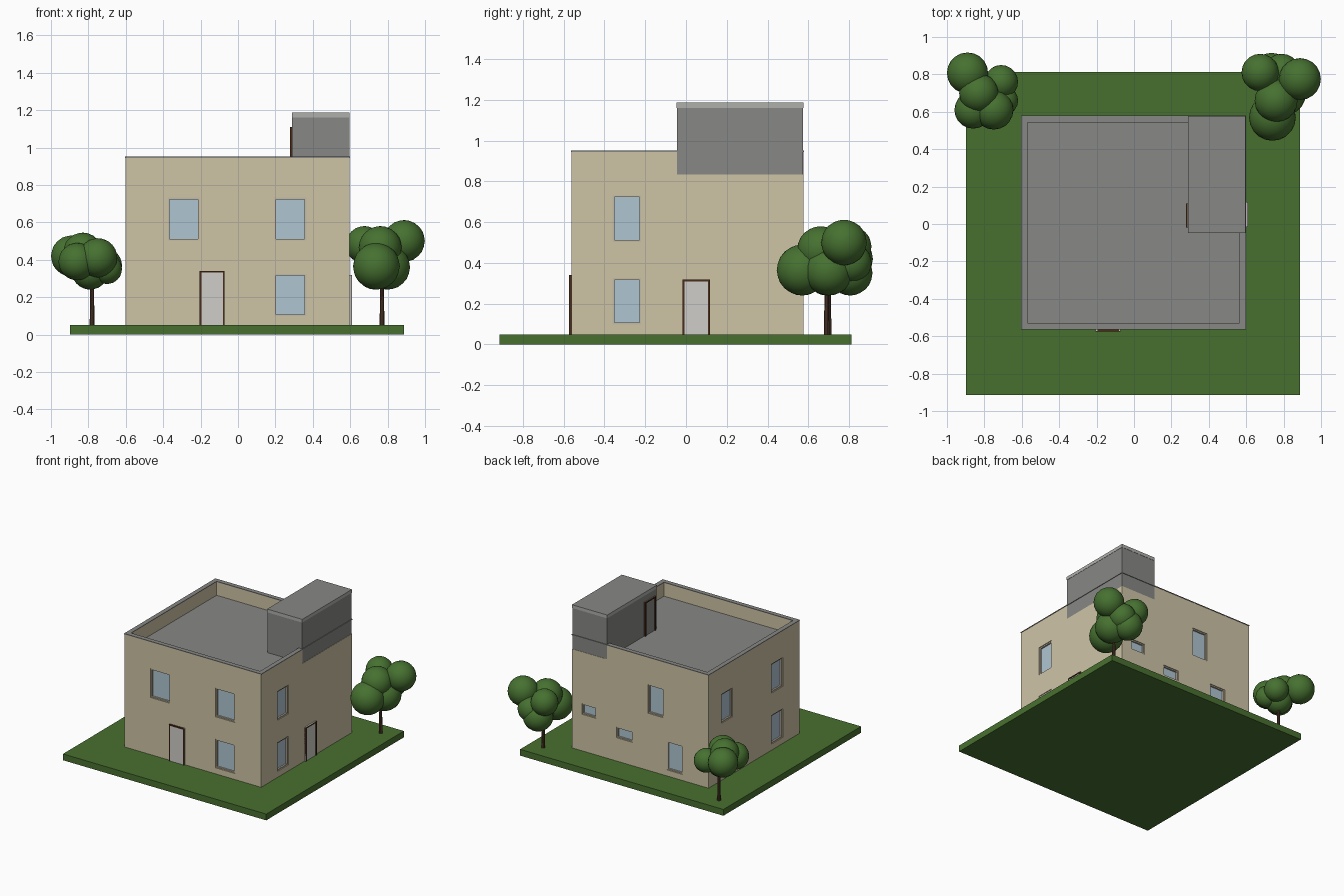
import bpy, bmesh, math
from mathutils import Vector, Matrix

if "Cube" in bpy.data.objects:
    bpy.data.objects.remove(bpy.data.objects["Cube"])


def material(name, r, g, b):
    m = bpy.data.materials.new(name)
    m.diffuse_color = (r, g, b, 1)
    m.use_nodes = True
    m.node_tree.nodes["Principled BSDF"].inputs["Base Color"].default_value = m.diffuse_color
    return m


WALL = material("beige wall", 0.62, 0.55, 0.38)
ROOF = material("roof grey", 0.245, 0.245, 0.235)
TRIM = material("light grey trim", 0.43, 0.43, 0.41)
GLASS = material("pale blue glass", 0.43, 0.56, 0.64)
FRAME = material("window frame", 0.56, 0.50, 0.38)
DOOR = material("door panel", 0.62, 0.61, 0.58)
BROWN = material("dark brown frame", 0.07, 0.025, 0.01)
GRASS = material("grass", 0.064, 0.16, 0.028)
LEAF = material("leaves", 0.062, 0.165, 0.03)
BARK = material("bark", 0.09, 0.045, 0.025)


def finish(name, bm, mat):
    me = bpy.data.meshes.new(name)
    bm.to_mesh(me)
    bm.free()
    me.materials.append(mat)
    ob = bpy.data.objects.new(name, me)
    bpy.context.collection.objects.link(ob)
    return ob


def boxes(name, specs, mat):
    """One object from boxes given as (x0, x1, y0, y1, z0, z1)."""
    bm = bmesh.new()
    for x0, x1, y0, y1, z0, z1 in specs:
        mtx = Matrix.Translation(((x0 + x1) / 2, (y0 + y1) / 2, (z0 + z1) / 2)) \
            @ Matrix.Diagonal((x1 - x0, y1 - y0, z1 - z0, 1))
        bmesh.ops.create_cube(bm, size=1, matrix=mtx)
    return finish(name, bm, mat)


X0, X1, Y0, Y1 = -0.602, 0.597, -0.562, 0.577
PLANES = {"front": Y0, "back": Y1, "left": X0, "right": X1, "hut": 0.29}


def on_wall(side, u0, u1, z0, z1, d0, d1):
    """Box on a wall: u runs along it, d is the distance outward."""
    p = PLANES[side]
    s = 1 if side in ("back", "right") else -1
    a, b = sorted((p + s * d0, p + s * d1))
    return (u0, u1, a, b, z0, z1) if side in ("front", "back") else (a, b, u0, u1, z0, z1)


def border(side, u0, u1, z0, z1, w, d0, d1, sill=True):
    bars = [(u0, u0 + w, z0, z1), (u1 - w, u1, z0, z1), (u0 + w, u1 - w, z1 - w, z1)]
    if sill:
        bars.append((u0 + w, u1 - w, z0, z0 + w))
    return [on_wall(side, *b, d0, d1) for b in bars]


# Lawn
boxes("lawn", [(-0.897, 0.888, -0.914, 0.812, 0, 0.05)], GRASS)

# House block with recessed window openings
UP, LOW = (0.503, 0.732), (0.098, 0.325)
windows = [
    ("front", -0.375, -0.205, *UP), ("front", 0.195, 0.365, *UP), ("front", 0.195, 0.365, *LOW),
    ("right", -0.36, -0.22, *UP), ("right", -0.36, -0.22, *LOW),
    ("back", -0.205, -0.07, *UP), ("back", -0.375, -0.235, *LOW),
    ("back", 0.385, 0.51, 0.34, 0.425), ("back", 0.065, 0.205, 0.235, 0.32),
    ("left", 0.275, 0.415, *UP), ("left", 0.275, 0.415, *LOW),
    ("left", -0.355, -0.215, *UP), ("left", -0.355, -0.215, *LOW),
]
house = boxes("house_walls", [(X0, X1, Y0, Y1, 0.05, 0.835)], WALL)
cutter = boxes("window_cutter", [on_wall(*w, -0.025, 0.05) for w in windows], WALL)
cutter.hide_render = True
cutter.hide_viewport = True
cut = house.modifiers.new("openings", "BOOLEAN")
cut.object = cutter
cut.operation = "DIFFERENCE"
cut.solver = "EXACT"

boxes("window_glass", [on_wall(*w, -0.03, -0.018) for w in windows], GLASS)
boxes("window_frames", [b for w in windows for b in border(*w, 0.009, -0.026, -0.006)], FRAME)

# Roof slab, parapet and its thin coping
boxes("roof_deck", [(X0 + 0.02, X1 - 0.02, Y0 + 0.02, Y1 - 0.02, 0.83, 0.84)], ROOF)
T = 0.033
HX, HY = 0.29, -0.045
boxes("parapet", [
    (X0, X1, Y0, Y0 + T, 0.835, 0.945),
    (X0, X0 + T, Y0 + T, Y1, 0.835, 0.945),
    (X0 + T, HX, Y1 - T, Y1, 0.835, 0.945),
    (X1 - T, X1, Y0 + T, HY, 0.835, 0.945)], WALL)
o = 0.003
boxes("parapet_coping", [
    (X0 - o, X1 + o, Y0 - o, Y0 + T, 0.945, 0.951),
    (X0 - o, X0 + T, Y0 + T, Y1 + o, 0.945, 0.951),
    (X0 + T, X1 + o, Y1 - T, Y1 + o, 0.945, 0.951),
    (X1 - T, X1 + o, Y0 + T, Y1 - T, 0.945, 0.951)], ROOF)

# Stair hut on the roof: grey walls, light edge band, grey top
boxes("stair_hut", [(HX, X1 - 0.002, HY, Y1 - 0.002, 0.835, 1.16)], ROOF)
band = boxes("stair_hut_cap", [(HX - 0.002, X1, HY - 0.002, Y1, 1.16, 1.186)], TRIM)
band.data.materials.append(ROOF)
for f in band.data.polygons:
    f.material_index = 1 if f.normal.z > 0.5 else 0

# Doors: dark frames around panels
doors = [("front", -0.205, -0.072, 0.05, 0.34), ("right", -0.017, 0.118, 0.05, 0.318)]
hut_door = ("hut", -0.02, 0.11, 0.84, 1.11)
boxes("door_panels", [on_wall(*d, -0.01, 0.009) for d in doors], DOOR)
boxes("hut_door_panel", [on_wall(*hut_door, -0.01, 0.005)], ROOF)
boxes("door_frames", [b for d in doors + [hut_door]
                      for b in border(*d, 0.009, -0.01, 0.013, False)], BROWN)


# Trees: tapered trunk and a cluster of leaf balls
def tree(name, x, y, balls):
    bm = bmesh.new()
    bmesh.ops.create_cone(bm, cap_ends=True, segments=10, radius1=0.014, radius2=0.008,
                          depth=0.35, matrix=Matrix.Translation((x, y, 0.215)))
    finish(name + "_trunk", bm, BARK)
    bm = bmesh.new()
    for bx, by, bz, r in balls:
        bmesh.ops.create_icosphere(bm, subdivisions=3, radius=r,
                                   matrix=Matrix.Translation((bx, by, bz)))
    for f in bm.faces:
        f.smooth = True
    finish(name + "_leaves", bm, LEAF)


tree("left_tree", -0.78, 0.70, [
    (-0.89, 0.807, 0.42, 0.11), (-0.71, 0.76, 0.37, 0.09), (-0.83, 0.70, 0.44, 0.105),
    (-0.86, 0.61, 0.39, 0.10), (-0.75, 0.61, 0.41, 0.105), (-0.79, 0.69, 0.34, 0.10),
    (-0.70, 0.66, 0.35, 0.08)])
tree("right_tree", 0.77, 0.69, [
    (0.887, 0.775, 0.50, 0.112), (0.74, 0.57, 0.365, 0.125), (0.675, 0.81, 0.48, 0.10),
    (0.735, 0.805, 0.35, 0.11), (0.76, 0.66, 0.465, 0.115), (0.80, 0.70, 0.36, 0.12),
    (0.79, 0.81, 0.40, 0.10)])
